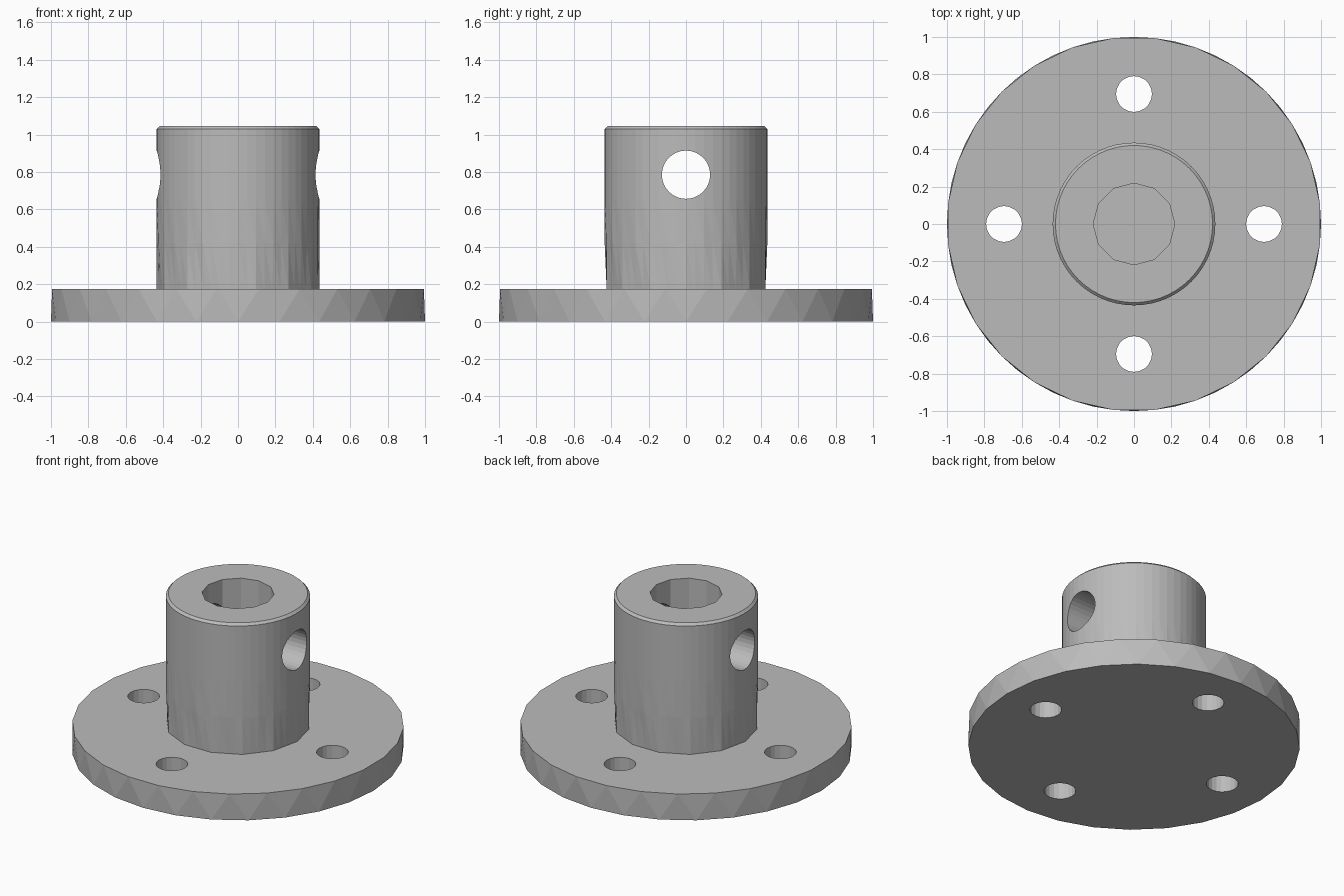
import bpy, bmesh, math
from mathutils import Vector

cube = bpy.data.objects.get("Cube")
if cube:
    bpy.data.objects.remove(cube, do_unlink=True)

grey = bpy.data.materials.new("plain grey")
grey.use_nodes = True
COLOR = (0.5, 0.5, 0.5, 1)
grey.diffuse_color = COLOR
grey.node_tree.nodes["Principled BSDF"].inputs["Base Color"].default_value = COLOR


def ring(bm, radius, z, count, chord=1, turn=0.0):
    """Circle of vertices; with chord > 1 only every chord-th one is on the arc."""
    def corner(i):
        a = 2 * math.pi * i / count + turn
        return Vector((radius * math.cos(a), radius * math.sin(a), z))
    verts = []
    for i in range(count):
        start = i - i % chord
        verts.append(bm.verts.new(
            corner(start).lerp(corner(start + chord), (i % chord) / chord)))
    return verts


def finish(bm, name):
    bmesh.ops.recalc_face_normals(bm, faces=bm.faces)
    mesh = bpy.data.meshes.new(name)
    bm.to_mesh(mesh)
    bm.free()
    mesh.materials.append(grey)
    obj = bpy.data.objects.new(name, mesh)
    bpy.context.collection.objects.link(obj)
    return obj


def loft(name, rings):
    """Closed solid of faceted bands through a stack of rings."""
    bm = bmesh.new()
    loops = [ring(bm, *r) for r in rings]
    for low, high in zip(loops, loops[1:]):
        for i in range(len(low)):
            j = (i + 1) % len(low)
            bm.faces.new((low[i], low[j], high[i]))
            bm.faces.new((low[j], high[j], high[i]))
    bm.faces.new(loops[0])
    bm.faces.new(loops[-1])
    return finish(bm, name)


def drill(target, radius, sides, depth, location, rotation=(0, 0, 0)):
    bm = bmesh.new()
    bmesh.ops.create_cone(bm, cap_ends=True, segments=sides,
                          radius1=radius, radius2=radius, depth=depth)
    cutter = finish(bm, "drill_cutter")
    cutter.location, cutter.rotation_euler = location, rotation
    cutter.hide_render = True
    mod = target.modifiers.new("hole", "BOOLEAN")
    mod.operation, mod.solver, mod.object = "DIFFERENCE", "EXACT", cutter
    bpy.context.view_layer.objects.active = target
    bpy.ops.object.modifier_apply(modifier=mod.name)
    bpy.data.objects.remove(cutter, do_unlink=True)


# Round base plate with staggered side facets and four bolt holes
SIDES = 28
flange = loft("flange", [(1, 0, SIDES), (1, 0.175, SIDES, 1, math.pi / SIDES)])
for k in range(4):
    a = k * math.pi / 2
    drill(flange, 0.096, 20, 1, (0.695 * math.cos(a), 0.695 * math.sin(a), 0.1))

# Upright hub, coarse at the foot and rounder toward the chamfered rim
hub = loft("hub", [(0.435, 0.17, 56, 4), (0.435, 0.42, 56, 2),
                   (0.435, 0.65, 56), (0.435, 1.03, 56), (0.42, 1.045, 56)])
drill(hub, 0.218, 12, 3, (0, 0, 0.6))

# Cross pin hole through both hub walls
drill(hub, 0.129, 32, 2, (0, 0, 0.785), (0, math.pi / 2, 0))
